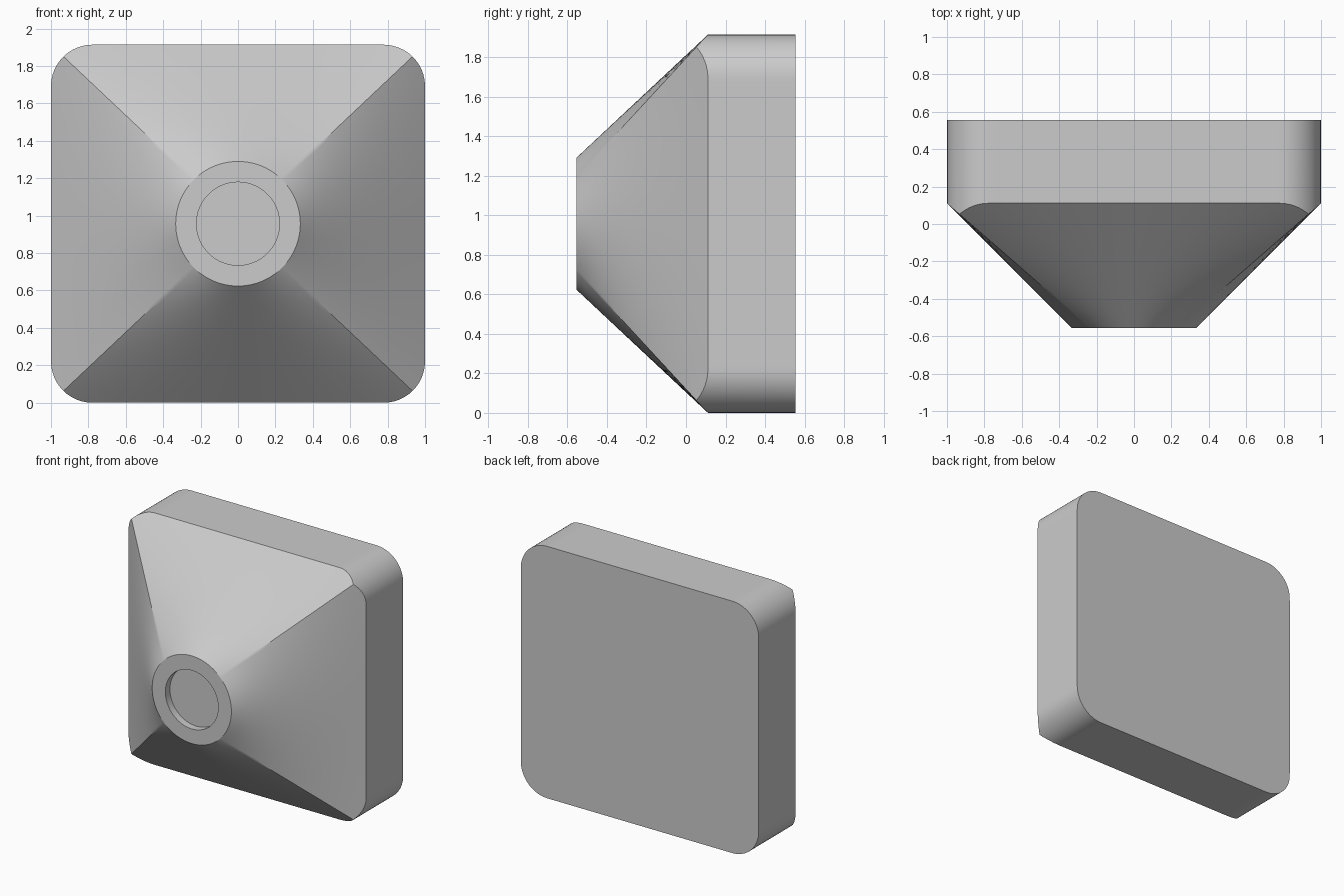
import bpy, bmesh
from math import cos, sin, pi, hypot

if "Cube" in bpy.data.objects:
    bpy.data.objects.remove(bpy.data.objects["Cube"])

HW, HH = 1.0, 0.957          # half width and half height of the block
CORNER = 0.222               # corner radius of the block
BACK, SHOULDER, FRONT = 0.555, 0.111, -0.555
RIM, HOLE, DEPTH = 0.333, 0.222, 0.055
SIDE_STEPS, ROWS = 64, 14


def outside(x, z):
    """Signed distance to the rounded rectangle outline."""
    qx, qz = abs(x) - HW + CORNER, abs(z) - HH + CORNER
    return hypot(max(qx, 0), max(qz, 0)) + min(max(qx, qz), 0) - CORNER


def ray(k):
    """Matching points on the sharp rectangle and on the rim circle."""
    side, s = divmod(k, SIDE_STEPS)
    f = s / SIDE_STEPS
    a = (side + f) * pi / 2 - pi / 4
    u = 2 * f - 1
    sx, sz = [(1, u), (-u, 1), (-1, -u), (u, -1)][side]
    return (sx * HW, sz * HH), (RIM * cos(a), RIM * sin(a)), a


def along(p, c, t):
    return (p[0] + (c[0] - p[0]) * t,
            SHOULDER + (FRONT - SHOULDER) * t,
            p[1] + (c[1] - p[1]) * t)


bm = bmesh.new()
columns = []
for k in range(4 * SIDE_STEPS):
    p, c, a = ray(k)
    # find where the sloping line enters the rounded block
    start = 0.0
    if outside(*p) > 1e-6:
        lo, hi = 0.0, 1.0
        for _ in range(40):
            mid = (lo + hi) / 2
            if outside(*along(p, c, mid)[::2]) > 0:
                lo = mid
            else:
                hi = mid
        start = hi
    edge = along(p, c, start)
    pts = [(edge[0], BACK, edge[2])]                              # block wall
    pts += [along(p, c, start + (1 - start) * i / ROWS) for i in range(ROWS + 1)]
    pts += [(HOLE * cos(a), y, HOLE * sin(a)) for y in (FRONT, FRONT + DEPTH)]
    columns.append([bm.verts.new((x, y, z + HH)) for x, y, z in pts])

# wall, sloping hood, flat rim and recess wall
for i, col in enumerate(columns):
    nxt = columns[(i + 1) % len(columns)]
    for j in range(len(col) - 1):
        bm.faces.new((col[j], nxt[j], nxt[j + 1], col[j + 1]))
# back plate and recess floor
bm.faces.new([c[0] for c in columns])
bm.faces.new([c[-1] for c in columns])
bmesh.ops.recalc_face_normals(bm, faces=bm.faces)

mesh = bpy.data.meshes.new("tapered_housing")
bm.to_mesh(mesh)
bm.free()
grey = bpy.data.materials.new("light grey")
grey.diffuse_color = (0.6, 0.6, 0.6, 1)
grey.use_nodes = True
grey.node_tree.nodes["Principled BSDF"].inputs["Base Color"].default_value = grey.diffuse_color
mesh.materials.append(grey)
housing = bpy.data.objects.new("tapered_housing", mesh)
bpy.context.collection.objects.link(housing)
bpy.context.view_layer.objects.active = housing
housing.select_set(True)
bpy.ops.object.shade_smooth_by_angle(angle=pi / 6)
